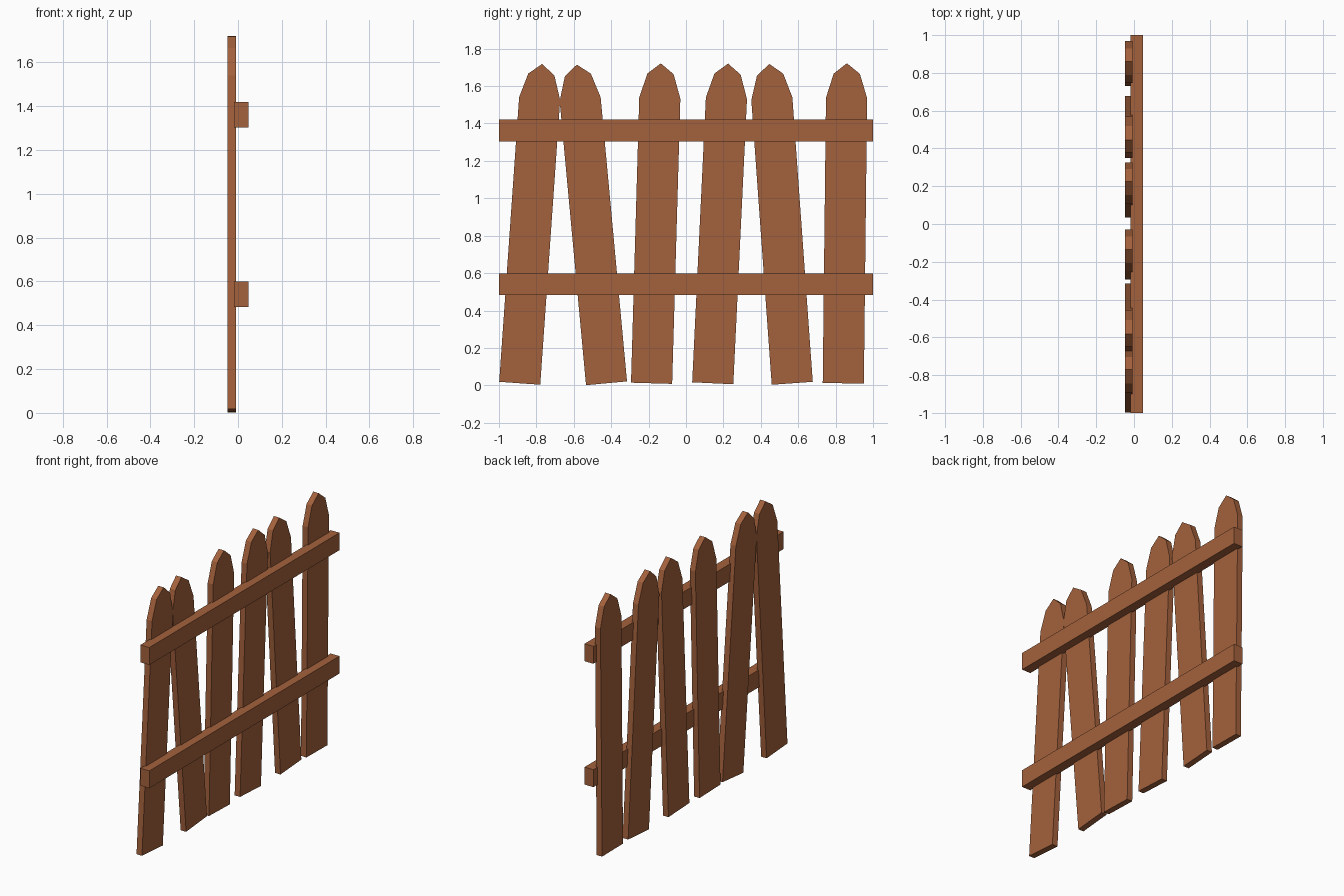
import bpy, bmesh
from math import radians
from mathutils import Matrix

if "Cube" in bpy.data.objects:
    bpy.data.objects.remove(bpy.data.objects["Cube"])

wood = bpy.data.materials.new("wood")
wood.diffuse_color = (0.37, 0.12, 0.045, 1)
wood.use_nodes = True
wood.node_tree.nodes["Principled BSDF"].inputs["Base Color"].default_value = wood.diffuse_color


def prism(name, profile, x0, x1, matrix=None):
    """Extrude a (y, z) profile along x from x0 to x1."""
    bm = bmesh.new()
    face = bm.faces.new([bm.verts.new((x0, y, z)) for y, z in profile])
    new = bmesh.ops.extrude_face_region(bm, geom=[face])["geom"]
    verts = [v for v in new if isinstance(v, bmesh.types.BMVert)]
    bmesh.ops.translate(bm, verts=verts, vec=(x1 - x0, 0, 0))
    if matrix:
        bm.transform(matrix)
    bmesh.ops.recalc_face_normals(bm, faces=bm.faces[:])
    mesh = bpy.data.meshes.new(name)
    bm.to_mesh(mesh)
    bm.free()
    mesh.materials.append(wood)
    obj = bpy.data.objects.new(name, mesh)
    bpy.context.collection.objects.link(obj)
    return obj


# Pickets: pointed boards, each leaning a little (foot centre y, lean in degrees)
half = [(0.11, 0), (0.11, 1.525), (0.07, 1.655)]
picket = half + [(0, 1.711)] + [(-y, z) for y, z in reversed(half)]
leans = [(-0.889, 4.0), (-0.425, -5.3), (-0.184, 1.65),
         (0.143, 2.75), (0.568, -4.1), (0.841, 0.65)]
for i, (y, lean) in enumerate(leans, 1):
    m = Matrix.Translation((0, y, 0.011)) @ Matrix.Rotation(radians(-lean), 4, 'X')
    prism(f"picket_{i}", picket, -0.048, -0.008, m)

# Rails: two horizontal bars sunk slightly into the pickets
for name, z0 in (("lower_rail", 0.483), ("upper_rail", 1.304)):
    z1 = z0 + 0.116
    prism(name, [(-1, z0), (1, z0), (1, z1), (-1, z1)], -0.018, 0.047)
